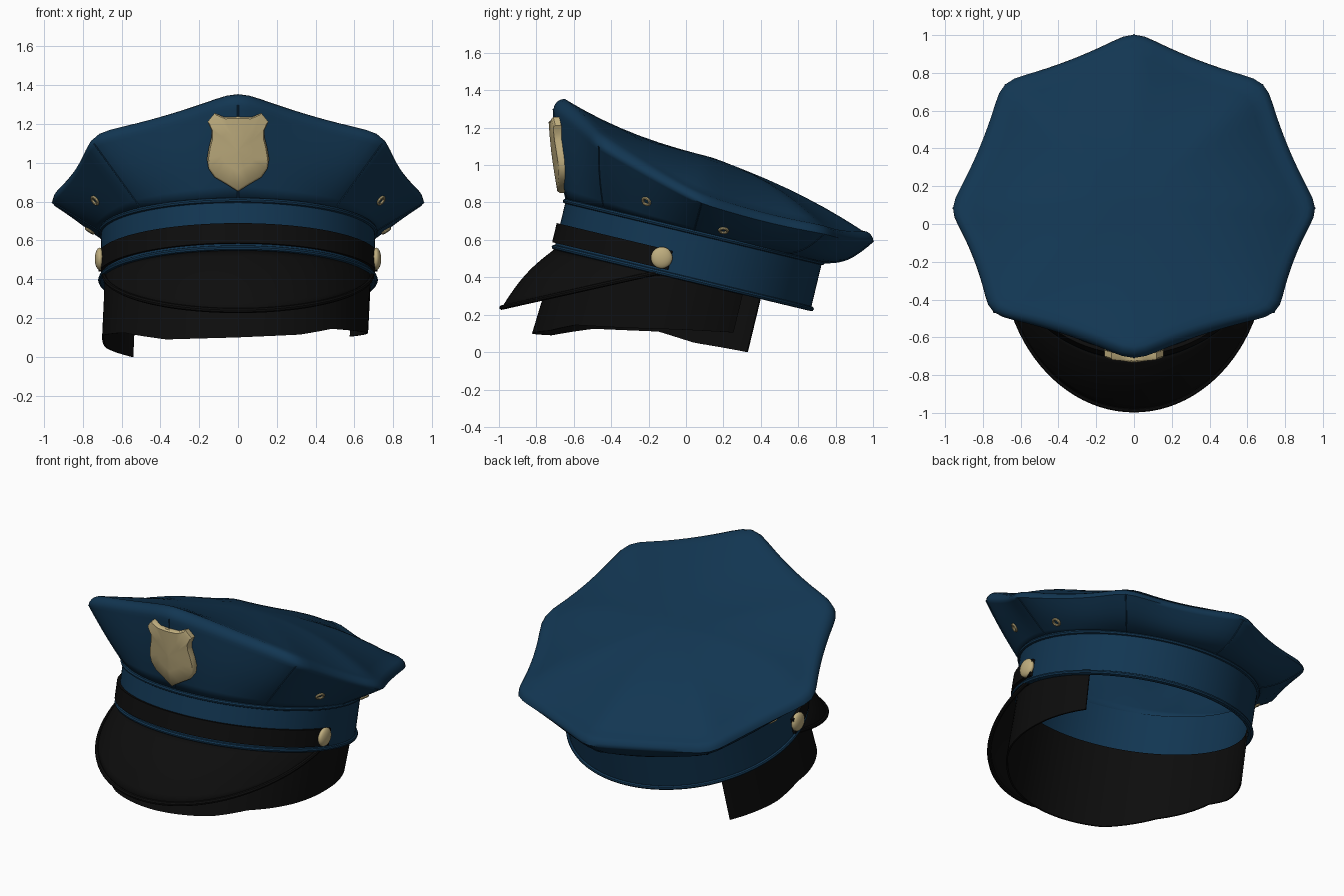
import bpy, bmesh, math
from mathutils import Vector as V

if "Cube" in bpy.data.objects:
    bpy.data.objects.remove(bpy.data.objects["Cube"])


def material(name, rgb):
    m = bpy.data.materials.new(name)
    m.diffuse_color = (*rgb, 1)
    m.use_nodes = True
    m.node_tree.nodes["Principled BSDF"].inputs["Base Color"].default_value = m.diffuse_color
    return m


BLUE = material("navy_cloth", (0.006, 0.037, 0.085))
BLACK = material("black_leather", (0.004, 0.004, 0.004))
GOLD = material("old_gold", (0.52, 0.42, 0.21))


def finish(ob, mat, angle=40):
    ob.data.materials.append(mat)
    bpy.ops.object.select_all(action='DESELECT')
    ob.select_set(True)
    bpy.context.view_layer.objects.active = ob
    bpy.ops.object.shade_smooth_by_angle(angle=math.radians(angle))
    return ob


def grid(name, rows, mat, ring=True, loop=False, cap=False, thick=0, angle=40):
    """Skin rows of points; ring closes each row, loop joins last row to first."""
    bm = bmesh.new()
    vs = [[bm.verts.new(p) for p in r] for r in rows]
    n = len(rows[0])
    for i in range(len(rows) if loop else len(rows) - 1):
        a, b = vs[i], vs[(i + 1) % len(rows)]
        for j in range(n if ring else n - 1):
            k = (j + 1) % n
            bm.faces.new((a[j], a[k], b[k], b[j]))
    if cap:
        bm.faces.new(vs[-1])
    if loop and not ring:
        bm.faces.new([r[0] for r in vs])
        bm.faces.new([r[-1] for r in vs])
    bmesh.ops.recalc_face_normals(bm, faces=bm.faces[:])
    me = bpy.data.meshes.new(name)
    bm.to_mesh(me)
    bm.free()
    ob = bpy.data.objects.new(name, me)
    bpy.context.collection.objects.link(ob)
    if thick:
        s = ob.modifiers.new("thickness", 'SOLIDIFY')
        s.thickness, s.offset = thick, -1
    return finish(ob, mat, angle)


def tube(name, pts, r, mat, closed=False):
    rows = []
    n = len(pts)
    for i, p in enumerate(pts):
        a = pts[(i - 1) % n if closed else max(i - 1, 0)]
        b = pts[(i + 1) % n if closed else min(i + 1, n - 1)]
        t = (b - a).normalized()
        ref = V((0, 0.233, 0.972)) if abs(t.z) < 0.75 else V((0, 1, 0))
        u = t.cross(ref).normalized()
        w = t.cross(u)
        rows.append([p + (u * math.cos(q) + w * math.sin(q)) * r
                     for q in (math.tau * k / 8 for k in range(8))])
    return grid(name, rows, mat, loop=closed)


# Tilted head frame: angle a is measured from the front towards +x
def P(a, r, h):
    c = -r * math.cos(a)
    return V((r * math.sin(a), -0.02 + 0.972 * c + 0.233 * h, 0.385 - 0.233 * c + 0.972 * h))


STEP = 12
N = 8 * STEP
ANG = [math.tau * i / N for i in range(N)]

# Eight-cornered crown rim
half = [(0, -.73, 1.315), (.765, -.48, 1.105), (.98, .08, .795), (.70, .755, .63), (0, 1.025, .595)]
corners = [V(p) for p in half] + [V((-x, y, z)) for x, y, z in half[3:0:-1]]
C = V((0, .14, 1.04))
rim = []
for i in range(N):
    k, f = i // STEP, (i % STEP) / STEP
    p = corners[k].lerp(corners[(k + 1) % 8], f)
    pull = .03 * 4 * f * (1 - f)
    p.x -= p.x * pull
    p.y -= (p.y - C.y) * pull
    p.z -= .4 * pull
    rim.append(p)
for _ in range(2):
    rim = [rim[i - 1] * .25 + rim[i] * .5 + rim[(i + 1) % N] * .25 for i in range(N)]


def wall(i, s):
    p = P(ANG[i], .70, .265).lerp(rim[i], s)
    ca = math.cos(ANG[i])
    p.z -= .04 * max(0, -ca) * math.sin(math.pi * s)
    p.y -= .012 * max(0, ca) * math.sin(math.pi * s)
    return p


def inward(i, d, up):
    v = V((C.x - rim[i].x, C.y - rim[i].y, 0)).normalized()
    return rim[i] + v * d + V((0, 0, up))


def top(i, u):
    e = inward(i, .06, .055)
    dx, dy = e.x - C.x, e.y - C.y
    lin = -dy * (.31 + .075 * dy)
    return V((C.x + dx * u, C.y + dy * u, C.z + lin * u + (e.z - C.z - lin) * u ** 2.5))


rows = [[wall(i, s) for i in range(N)] for s in (0, .15, .3, .45, .6, .75, .88, .95, 1)]
rows += [[inward(i, d, h) for i in range(N)] for d, h in ((.005, .02), (.018, .038), (.036, .05))]
rows += [[top(i, u) for i in range(N)] for u in (1, .94, .86, .75, .62, .5, .37, .24, .12, .04)]
grid("crown", rows, BLUE, cap=True, thick=.01, angle=60)

# Crown seams
for k in range(8):
    tube("crown_seam", [wall(k * STEP, s / 8) for s in range(9)], .004, BLUE)

# Cap band with piping
grid("cap_band", [[P(a, r, h) for a in ANG] for r, h in
                  ((.705, 0), (.705, .275), (.69, .275), (.69, 0))], BLUE, loop=True)
for r, h in ((.707, .265), (.708, .012)):
    tube("band_piping", [P(a, r, h) for a in ANG], .013, BLUE, closed=True)


def arc(d0, d1, n=48):
    return [math.radians(d0 + (d1 - d0) * i / n) for i in range(n + 1)]


# Chin strap
grid("chin_strap", [[P(a, r, h) for a in arc(-83, 83)] for r, h in
                    ((.70, .035), (.724, .035), (.724, .14), (.70, .14))], BLACK, ring=False, loop=True)


# Visor
def visor(a, s):
    b = a * 90 / 80
    p0 = P(a, .70, .005)
    y = -.15 - .835 * math.cos(b)
    p1 = V((.69 * math.sin(b), y, .235 + .225 * (y + 1)))
    return p0.lerp(p1, s) + V((0, -.6, .8)) * (.025 * math.sin(math.pi * s) * math.cos(b))


va = arc(-80, 80)
grid("visor", [[visor(a, s / 8) for a in va] for s in range(9)], BLACK, ring=False, thick=.012, angle=60)
tube("visor_lip", [visor(a, 1) for a in va], .013, BLACK)

# Inner sweatband with uneven lower edge (angle, height)
edge = [(-129, 0), (-102, .05), (-85, .11), (-55, .125), (-30, .09), (0, .1),
        (28, .115), (45, .145), (70, .13), (95, .12), (119, .105)]


def low(a):
    d = math.degrees(a)
    for (a0, z0), (a1, z1) in zip(edge, edge[1:]):
        if d <= a1 + 1e-4:
            return z0 + (z1 - z0) * (d - a0) / (a1 - a0)
    return edge[-1][1]


def hang(a, dr):
    r = .685 + .03 * max(0, math.cos(a)) - dr
    return P(a, r, (low(a) - .385 - .233 * r * math.cos(a)) / .972) + V((-.015, 0, 0))


sa = arc(-129, 119, 90)
grid("sweatband", [[P(a, .686, .03) for a in sa], [hang(a, 0) for a in sa],
                   [hang(a, .01) for a in sa], [P(a, .676, .03) for a in sa]],
     BLACK, ring=False, loop=True)

# Shield badge
sh = [(0, 1.238), (.07, 1.236), (.12, 1.257), (.157, 1.212), (.137, 1.17), (.137, 1.13), (.15, 1.08),
      (.16, 1.02), (.152, .97), (.12, .925), (.06, .89), (0, .852)]
outline = sh + [(-x, z) for x, z in sh[-2:0:-1]]


def shield(scale, out):
    pts = []
    for x, z in outline:
        x, z = x * scale, 1.06 + (z - 1.06) * scale
        pts.append(V((x, -.665 - .05 * (z - .85) / .4 + .15 * abs(x) - out, z)))
    return pts


grid("shield_badge", [shield(1, -.02), shield(1, .012), shield(.95, .022), shield(.5, .026), shield(.05, .028)],
     GOLD, cap=True)

for side in (1, -1):
    # Strap buttons
    bpy.ops.mesh.primitive_uv_sphere_add(segments=32, ring_count=16, radius=1,
                                         location=(side * .712, -.13, .505))
    b = bpy.context.object
    b.name = "strap_button"
    b.scale = (.026, .058, .058)
    finish(b, GOLD)
    # Vent eyelets on the side gores
    for i, s in ((STEP + 6, .44), (2 * STEP + 3, .37)):
        p = wall(i, s)
        n = (wall(i + 1, s) - wall(i - 1, s)).cross(wall(i, s + .1) - wall(i, s - .1)).normalized()
        if n.x < 0:
            n = -n
        p, n = p + n * .004, n.copy()
        p.x *= side
        n.x *= side
        bpy.ops.mesh.primitive_torus_add(major_segments=24, minor_segments=8, major_radius=.021,
                                         minor_radius=.008, location=p,
                                         rotation=n.to_track_quat('Z', 'Y').to_euler())
        t = bpy.context.object
        t.name = "vent_eyelet"
        finish(t, GOLD)
